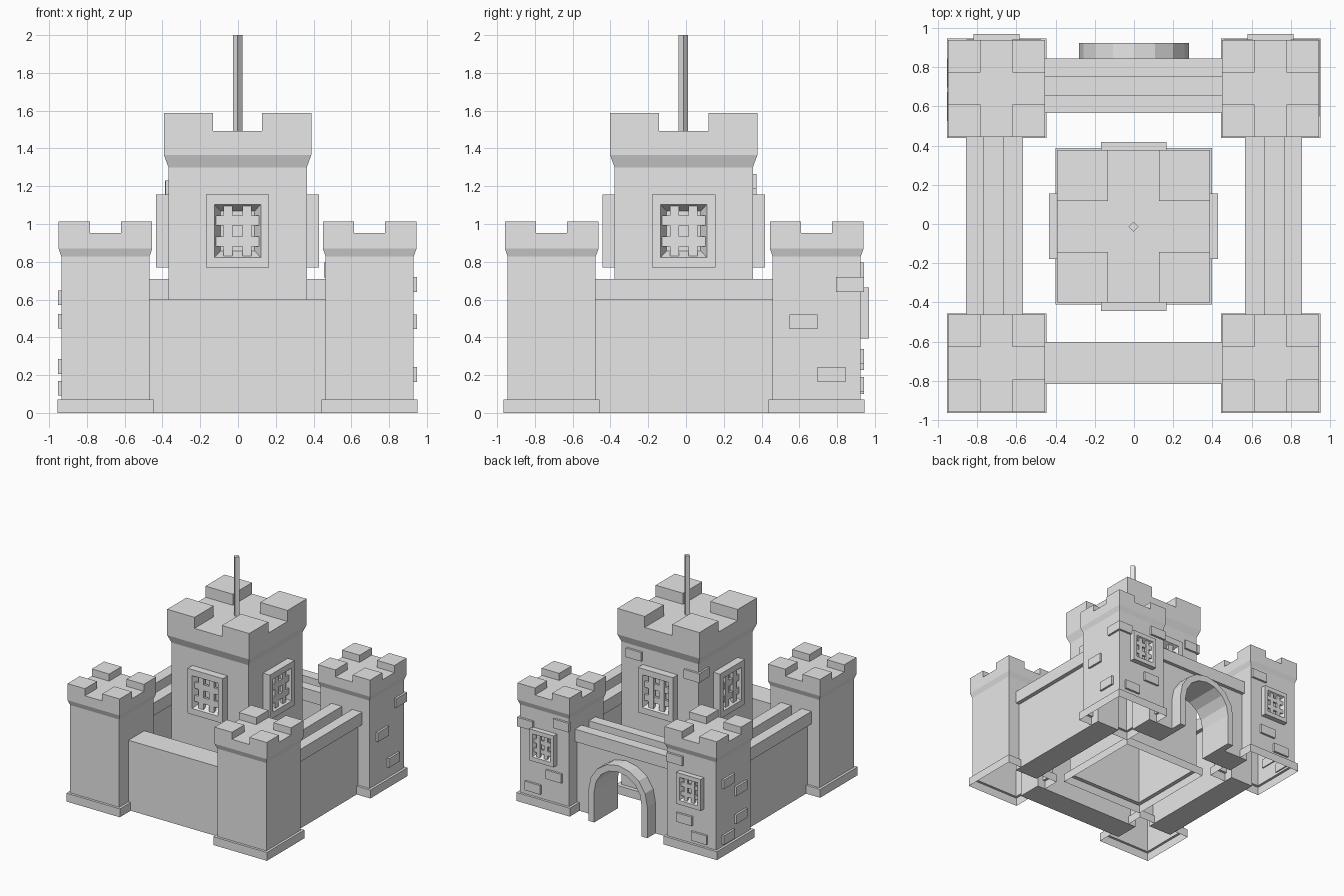
import bpy, bmesh
from math import sin, cos, pi
from mathutils import Matrix, Vector

if "Cube" in bpy.data.objects:
    bpy.data.objects.remove(bpy.data.objects["Cube"])

stone = bpy.data.materials.new("stone_grey")
stone.use_nodes = True
stone.diffuse_color = (0.8, 0.8, 0.8, 1)
stone.node_tree.nodes["Principled BSDF"].inputs["Base Color"].default_value = (0.8, 0.8, 0.8, 1)


def finish(bm, name, matrix=None):
    bmesh.ops.recalc_face_normals(bm, faces=bm.faces[:])
    mesh = bpy.data.meshes.new(name)
    bm.to_mesh(mesh)
    bm.free()
    mesh.materials.append(stone)
    obj = bpy.data.objects.new(name, mesh)
    bpy.context.scene.collection.objects.link(obj)
    if matrix:
        obj.matrix_world = matrix
    return obj


def add_box(bm, lo, hi):
    lo, hi = Vector(lo), Vector(hi)
    size = hi - lo
    m = Matrix.Translation((lo + hi) / 2) @ Matrix.Diagonal((*size, 1))
    bmesh.ops.create_cube(bm, size=1, matrix=m)


def box(name, lo, hi):
    bm = bmesh.new()
    add_box(bm, lo, hi)
    return finish(bm, name)


def square_ring(bm, half, z):
    return [bm.verts.new((sx * half, sy * half, z))
            for sx, sy in ((-1, -1), (1, -1), (1, 1), (-1, 1))]


def bridge(bm, a, b):
    n = len(a)
    for i in range(n):
        j = (i + 1) % n
        bm.faces.new((a[i], a[j], b[j], b[i]))


def tower(name, x, y, profile, top, notch):
    """Hollow square shell, open below, with a merlon on each corner."""
    bm = bmesh.new()
    rings = [square_ring(bm, h, z) for h, z in profile]
    for a, b in zip(rings, rings[1:]):
        bridge(bm, a, b)
    bm.faces.new(rings[-1])
    place = Matrix.Translation((x, y, 0))
    finish(bm, name, place)
    half, floor = profile[-1]
    bm = bmesh.new()
    for sx in (-1, 1):
        for sy in (-1, 1):
            xs, ys = sorted((sx * notch, sx * half)), sorted((sy * notch, sy * half))
            add_box(bm, (xs[0], ys[0], floor), (xs[1], ys[1], top))
    finish(bm, name + "_merlons", place)


def extrude_profile(name, points, y0, y1):
    """Closed outline in x and z, extruded along y."""
    bm = bmesh.new()
    face = bm.faces.new([bm.verts.new((x, y0, z)) for x, z in points])
    new = bmesh.ops.extrude_face_region(bm, geom=[face])["geom"]
    bmesh.ops.translate(bm, vec=(0, y1 - y0, 0),
                        verts=[v for v in new if isinstance(v, bmesh.types.BMVert)])
    return finish(bm, name)


def window(name, location, angle, scale=1.0):
    """Frame with splayed opening and a grid of bars; local -y points outward."""
    bm = bmesh.new()

    def ring(hx, hz, y):
        return [bm.verts.new((sx * hx, y, sz * hz))
                for sx, sz in ((-1, -1), (1, -1), (1, 1), (-1, 1))]
    loops = [ring(0.167, 0.193, 0), ring(0.167, 0.193, -0.065),
             ring(0.123, 0.141, -0.065), ring(0.09, 0.105, -0.002)]
    for a, b in zip(loops, loops[1:]):
        bridge(bm, a, b)
    for s in (-1, 1):
        add_box(bm, (s * 0.05 - 0.024, -0.05, -0.135), (s * 0.05 + 0.024, -0.025, 0.135))
        add_box(bm, (-0.118, -0.048, s * 0.056 - 0.026), (0.118, -0.027, s * 0.056 + 0.026))
    m = (Matrix.Translation(location) @ Matrix.Rotation(angle, 4, 'Z')
         @ Matrix.Scale(scale, 4))
    finish(bm, name, m)


def arch(radius, spring, steps=8):
    """Outline of an arched opening from left foot to right foot."""
    curve = [(-radius * cos(pi * i / steps), spring + radius * sin(pi * i / steps))
             for i in range(steps + 1)]
    return [(-radius, 0)] + curve + [(radius, 0)]


# Corner towers
LEFT, RIGHT, FRONT, BACK = -0.702, 0.697, -0.711, 0.692
corner_profile = [(0.254, 0), (0.254, 0.072), (0.233, 0.072), (0.233, 0.827),
                  (0.248, 0.87), (0.248, 0.952)]
for xn, x in (("right", LEFT), ("left", RIGHT)):
    for yn, y in (("front", FRONT), ("back", BACK)):
        tower(f"{yn}_{xn}_tower", x, y, corner_profile, 1.013, 0.082)

# Central keep with flagpole
KX, KY, KH = -0.002, -0.012, 0.366
tower("keep", KX, KY, [(0.4, 0), (0.4, 0.072), (KH, 0.072), (KH, 1.3),
                       (0.39, 1.365), (0.39, 1.493)], 1.588, 0.13)
bm = bmesh.new()
bmesh.ops.create_cone(bm, cap_ends=True, segments=4, radius1=0.025, radius2=0.025, depth=0.51)
finish(bm, "flagpole", Matrix.Translation((KX, KY - 0.002, 1.745)))

# Keep windows on every side, smaller windows on the back towers
for i, side in enumerate(("front", "left", "back", "right")):
    a = i * pi / 2
    window(f"keep_window_{side}", (KX + KH * sin(a), KY - KH * cos(a), 0.963), a)
for n, x in (("right", LEFT), ("left", RIGHT)):
    window(f"tower_window_{n}", (x, BACK + 0.232, 0.53), pi, 0.7)

# Plain front wall, side walls with twin rails
END = 0.52
box("front_wall", (-END, -0.817, 0), (END, -0.602, 0.6))
for n, s in (("right", -1), ("left", 1)):
    for part, x0, x1, z0, z1 in (("wall", 0.602, 0.822, 0, 0.6),
                                 ("outer_rail", 0.765, 0.857, 0.6, 0.708),
                                 ("inner_rail", 0.568, 0.667, 0.6, 0.708)):
        xs = sorted((s * x0, s * x1))
        box(f"{n}_{part}", (xs[0], -END, z0), (xs[1], END, z1))

# Back wall with arched gateway, rails and stone surround
extrude_profile("gate_wall", [(-END, 0.6), (-END, 0)] + arch(0.225, 0.27) +
                [(END, 0), (END, 0.6)], 0.602, 0.815)
box("back_outer_rail", (-END, 0.753, 0.6), (END, 0.845, 0.708))
box("back_inner_rail", (-END, 0.568, 0.6), (END, 0.656, 0.708))
extrude_profile("gate_surround", arch(0.28, 0.27) + arch(0.225, 0.27)[::-1], 0.79, 0.925)

# Raised bricks: (centre along the face, centre height)
BW, BH, OUT = 0.074, 0.039, 0.018


def bricks(name, axis, sign, surface, spots):
    bm = bmesh.new()
    depth = sorted((sign * (surface - 0.01), sign * (surface + OUT)))
    for along, z in spots:
        lo, hi = [along - BW] * 2 + [z - BH], [along + BW] * 2 + [z + BH]
        lo[axis], hi[axis] = depth
        add_box(bm, lo, hi)
    finish(bm, name)


bricks("left_tower_side_bricks", 0, 1, 0.93, [(0.622, 0.482), (0.771, 0.203), (0.869, 0.68)])
bricks("left_tower_back_bricks", 1, 1, 0.925,
       [(0.874, 0.68), (0.53, 0.757), (0.6, 0.3), (0.8, 0.15)])
bricks("right_tower_side_bricks", 0, -1, 0.935,
       [(0.77, 0.61), (0.6, 0.485), (0.6, 0.245), (0.77, 0.13)])
bricks("right_tower_back_bricks", 1, 1, 0.925, [(-0.64, 0.265), (-0.78, 0.14), (-0.55, 0.757)])
bricks("keep_back_bricks", 1, 1, KY + KH, [(0.24, 1.226), (-0.313, 1.19)])
bricks("keep_side_bricks", 0, -1, KH, [(0.3, 1.19)])
